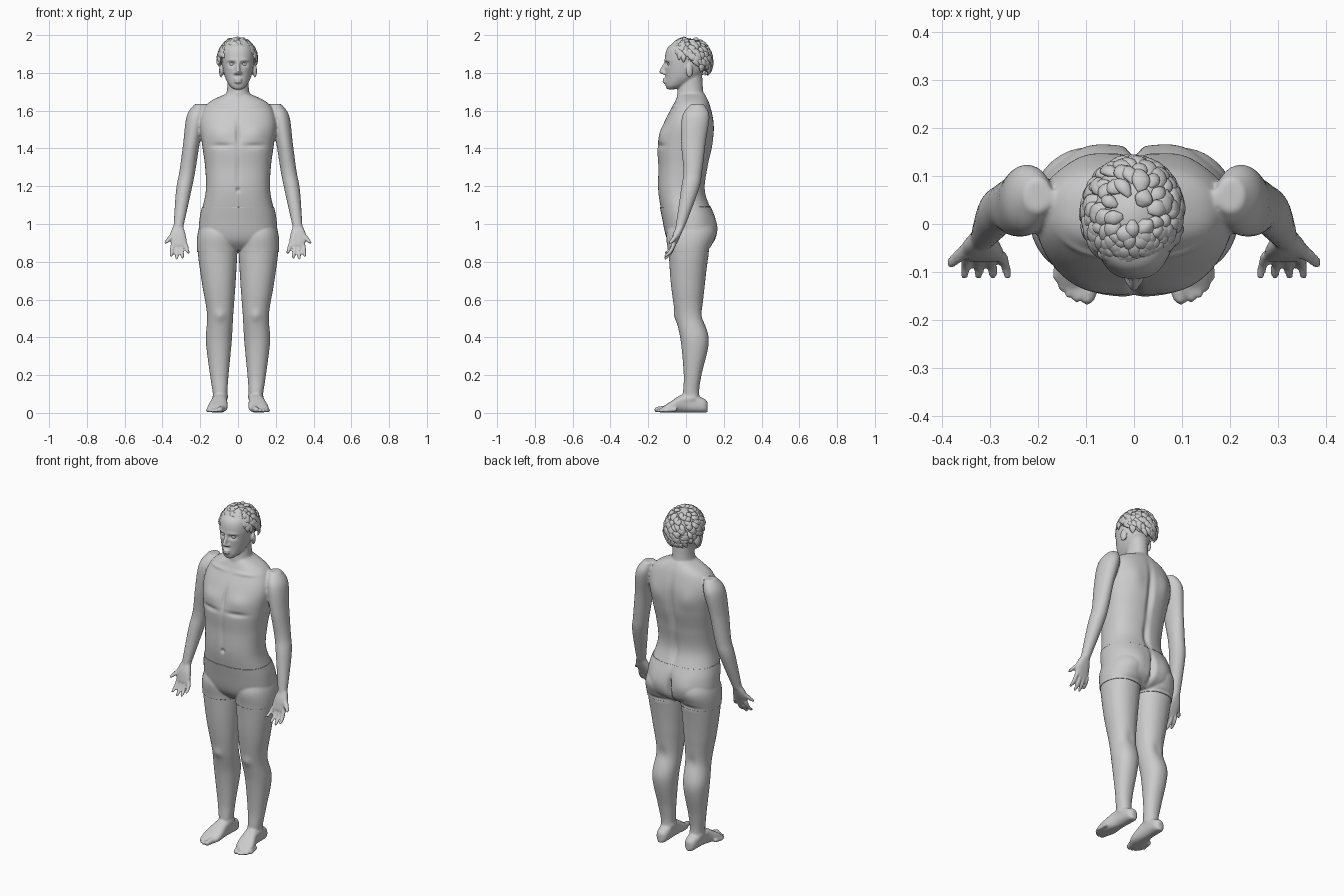
import bpy, bmesh, math, random
from mathutils import Vector, Matrix

if "Cube" in bpy.data.objects:
    bpy.data.objects.remove(bpy.data.objects["Cube"])

random.seed(4)
X, Y, Z = Vector((1, 0, 0)), Vector((0, 1, 0)), Vector((0, 0, 1))


def spline(rows, sub):
    """Catmull-Rom interpolation of equal-length tuples."""
    out = []
    for i in range(len(rows) - 1):
        a, b, c, d = rows[max(i - 1, 0)], rows[i], rows[i + 1], rows[min(i + 2, len(rows) - 1)]
        for k in range(sub):
            t = k / sub
            out.append([0.5 * (2 * q + (r - p) * t + (2 * p - 5 * q + 4 * r - s) * t * t
                               + (3 * q - p - 3 * r + s) * t ** 3) for p, q, r, s in zip(a, b, c, d)])
    return out + [list(rows[-1])]


def tube(bm, rows, side=X, up=Y, n=2.0, segs=32, sub=8):
    """Closed loft through rows of (x, y, z, side radius, up radius)."""
    rings = []
    for x, y, z, ra, rb in spline(rows, sub):
        ring = []
        for k in range(segs):
            a = 2 * math.pi * k / segs
            c, s = math.cos(a), math.sin(a)
            c = math.copysign(abs(c) ** (2 / n), c)
            s = math.copysign(abs(s) ** (2 / n), s)
            ring.append(bm.verts.new(Vector((x, y, z)) + side * max(ra, .001) * c + up * max(rb, .001) * s))
        rings.append(ring)
    for r0, r1 in zip(rings, rings[1:]):
        for k in range(segs):
            bm.faces.new((r0[k], r0[k - 1], r1[k - 1], r1[k]))
    bm.faces.new(rings[0])
    bm.faces.new(rings[-1][::-1])


def digit(bm, base, tip, r, up, sag):
    """Finger or toe: a slightly bent, rounded tube."""
    bend = base.lerp(tip, .55) + sag
    rows = [(*base, r * 1.1, r * 1.1), (*bend, r, r), (*base.lerp(tip, .88), r * .85, r * .85), (*tip, r * .3, r * .3)]
    tube(bm, rows, X, up, segs=16)


def trunk(bm, rows, n):
    """Loft centred on x = 0 from (z, half width, front y, back y)."""
    tube(bm, [(0, (f + b) / 2, z, w, (b - f) / 2) for z, w, f, b in rows], n=n, segs=48)


def ball(bm, loc, rad, rot=None):
    m = Matrix.Translation(loc) @ (rot or Matrix()) @ Matrix.Diagonal((*rad, 1))
    bmesh.ops.create_icosphere(bm, subdivisions=3, radius=1, matrix=m)


def make(name, bm):
    bmesh.ops.recalc_face_normals(bm, faces=bm.faces)
    me = bpy.data.meshes.new(name)
    bm.to_mesh(me)
    bm.free()
    me.shade_smooth()
    ob = bpy.data.objects.new(name, me)
    bpy.context.collection.objects.link(ob)
    return ob


body = bmesh.new()

# torso, neck and head
trunk(body, [(1.69, .062, -.04, .098), (1.635, .165, -.065, .125), (1.54, .203, -.115, .146),
             (1.42, .19, -.15, .141), (1.3, .174, -.147, .115), (1.17, .171, -.147, .102),
             (1.03, .2, -.123, .15), (.92, .2, -.097, .15), (.865, .15, -.05, .09)], 2.4)
trunk(body, [(1.8, .055, -.02, .085), (1.7, .06, -.045, .092), (1.62, .09, -.05, .11)], 2)
trunk(body, [(1.713, .022, -.1, -.06), (1.735, .047, -.108, 0), (1.79, .073, -.108, .08),
             (1.88, .087, -.112, .115), (1.94, .076, -.092, .105), (1.972, .03, -.03, .05)], 2.2)

# nose and lips
tube(body, [(0, -.105, 1.862, .007, .008), (0, -.127, 1.81, .011, .014), (0, -.121, 1.792, .009, .008)])
for z in (1.766, 1.752):
    ball(body, (0, -.112, z), (.021, .013, .007))

for s in (1, -1):
    # nostril and ear
    ball(body, (.013 * s, -.114, 1.799), (.009, .012, .008))
    ball(body, (.09 * s, .018, 1.81), (.01, .02, .036), Matrix.Rotation(.3 * s, 4, 'Z'))

    # arm from (z, centre x, x radius, centre y, y radius)
    tube(body, [(s * cx, cy, z, rx, ry) for z, cx, rx, cy, ry in (
        (1.635, .2, .03, .06, .035), (1.57, .222, .05, .052, .072), (1.43, .246, .044, .039, .065),
        (1.28, .268, .042, .036, .05), (1.18, .287, .041, .02, .047), (.98, .316, .026, -.032, .024))])

    # hand with palm facing forward, fanned fingers, thumb outward
    up = Vector((0, .93, -.36))
    tube(body, [(s * .317, -.028, .99, .025, .02), (s * .318, -.05, .94, .042, .02),
                (s * .31, -.07, .883, .042, .012)], X, up, n=2.5)
    for k in range(4):
        base = Vector((s * (.276 + .0235 * k), -.064, .892))
        tip = Vector((s * (.263 + .0305 * k), -.112, .81 + .01 * (k - 1.8) ** 2))
        digit(body, base, tip, .0105, up, Vector((0, .006, -.003)))
    digit(body, Vector((s * .338, -.043, .955)), Vector((s * .386, -.085, .895)), .014, Y, Vector((0, 0, 0)))

    # leg from (z, inner x, outer x, front y, back y)
    tube(body, [(s * (i + o) / 2, (f + b) / 2, z, (o - i) / 2, (b - f) / 2) for z, i, o, f, b in (
        (1.03, .05, .18, -.06, .11), (.95, .008, .21, -.1, .147), (.85, .004, .213, -.092, .122),
        (.68, .013, .19, -.08, .1), (.52, .025, .164, -.057, .089), (.38, .033, .17, -.028, .121),
        (.2, .05, .148, -.012, .082), (.1, .057, .133, -.016, .07), (.02, .063, .127, -.01, .09))], n=2.15)

    # foot from (y, centre x, half width, half height), with toes
    tube(body, [(s * cx, y, h, w, h - .002) for y, cx, w, h in (
        (.115, .093, .014, .03), (.09, .093, .034, .04), (0, .096, .038, .053),
        (-.085, .108, .053, .03), (-.135, .117, .04, .012))], X, Z, n=2.4)
    for k in range(5):
        r = .0105 if k else .016
        tip = Vector((s * (.098 + .024 * k - .002 * k * k), .003 * k * k - .168, r))
        base = Vector((s * (.082 + .0175 * k), tip.y + .07, r + .008))
        digit(body, base, tip, r, Z, Vector((0, 0, 0)))

# fuse all body parts into one skin
body = make("body", body)
bpy.context.view_layer.objects.active = body
remesh = body.modifiers.new("fuse", 'REMESH')
remesh.mode, remesh.voxel_size, remesh.use_smooth_shade = 'VOXEL', .0056, True
smooth = body.modifiers.new("blend", 'SMOOTH')
smooth.factor, smooth.iterations = .5, 5
for m in ("fuse", "blend"):
    bpy.ops.object.modifier_apply(modifier=m)

# sculpt strokes, mirrored: x, y, z, x radius, z radius, push along the normal
strokes = [
    (0, -.15, 1.48, .011, .07, -.013), (0, -.15, 1.27, .012, .1, -.006),      # chest and belly midline
    (0, -.145, 1.18, .008, .011, -.014), (.09, -.13, 1.48, .06, .045, .01),   # navel, chest
    (.09, -.15, 1.415, .06, .013, -.009), (.1, -.08, 1.625, .07, .009, .006),  # chest crease, collarbone
    (0, .14, 1.42, .018, .15, -.018), (0, .1, 1.17, .018, .09, -.014),        # spine
    (.1, .14, 1.5, .045, .06, .008), (.09, .15, .98, .06, .06, .012),         # shoulder blade, buttock
    (0, .15, .96, .013, .07, -.03), (.1, .12, .865, .06, .014, -.008),        # buttock creases
    (.095, -.06, .515, .025, .028, .008), (.095, .09, .52, .03, .04, -.007),  # knee
    (.057, .03, .085, .012, .014, .006), (.133, .03, .075, .012, .014, .006),  # ankle
    (.033, -.1, 1.847, .018, .012, -.015), (.033, -.1, 1.867, .024, .007, .005)]  # eye socket, brow


def push(p):
    total = 0
    for x, y, z, a, c, d in strokes:
        dz = (p.z - z) / c
        if abs(dz) < 2.5:
            e = dz * dz + ((abs(p.x) - x) / a) ** 2 + ((p.y - y) / .05) ** 2
            if e < 7:
                total += d * math.exp(-e)
    return total


def inflate(bm, amount):
    bm.normal_update()
    for v, q in [(v, v.co + v.normal * amount(v.co)) for v in bm.verts]:
        v.co = q


bm = bmesh.new()
bm.from_mesh(body.data)
inflate(bm, push)
bmesh.ops.smooth_vert(bm, verts=bm.verts, factor=.3, use_axis_x=True, use_axis_y=True, use_axis_z=True)
bm.to_mesh(body.data)

# shorts: an offset copy of the hip region
for z, direction in ((1.09, 1), (.852, -1)):
    bmesh.ops.bisect_plane(bm, geom=bm.verts[:] + bm.edges[:] + bm.faces[:], plane_co=(0, 0, z),
                           plane_no=(0, 0, direction), clear_outer=True)
bmesh.ops.delete(bm, geom=[v for v in bm.verts if abs(v.co.x) > .235], context='VERTS')
inflate(bm, lambda p: .0035)
shorts = make("shorts", bm)
thick = shorts.modifiers.new("cloth", 'SOLIDIFY')
thick.thickness, thick.offset = .004, -1

# eyes
eyes = bmesh.new()
for s in (1, -1):
    ball(eyes, (.033 * s, -.085, 1.846), (.014, .013, .011))
make("eyes", eyes)

# hair: a cap plus swept tapered locks around the crown
centre, radii = Vector((-.003, .018, 1.862)), Vector((.097, .112, .118))


def hairline(az):
    return math.radians(88 - 32 * math.cos(az))


def on_head(az, polar, k=1.0):
    d = Vector((math.sin(az) * math.sin(polar), -math.cos(az) * math.sin(polar), math.cos(polar)))
    return centre + Vector([a * b * k for a, b in zip(d, radii)])


hair = bmesh.new()
for v in bmesh.ops.create_icosphere(hair, subdivisions=5, radius=1)["verts"]:
    az, polar = math.atan2(v.co.x, -v.co.y), math.acos(max(-1, min(1, v.co.z)))
    v.co = on_head(az, polar, 1 if polar < hairline(az) else .75)
for i in range(170):
    az = i * 2.39996
    p0 = hairline(az) * (.04 + .84 * math.sqrt((i + .5) / 170))
    length, twist, lift = random.uniform(.4, .62), random.uniform(-.1, .55), random.uniform(.03, .08)
    w = random.uniform(.013, .02)
    rows = []
    for t, f in ((0, .35), (.35, 1), (.7, .8), (1, .08)):
        p = on_head(az + twist * t, p0 + length * t * .8, 1 + .05 * math.sin(t * 3) + lift * t * t)
        rows.append((*p, w * f, .009 * f))
    way = (Vector(rows[-1][:3]) - Vector(rows[0][:3])).normalized()
    out = (Vector(rows[1][:3]) - centre).normalized()
    side = way.cross(out).normalized()
    tube(hair, rows, side, side.cross(way), segs=10, sub=3)
make("hair", hair)
